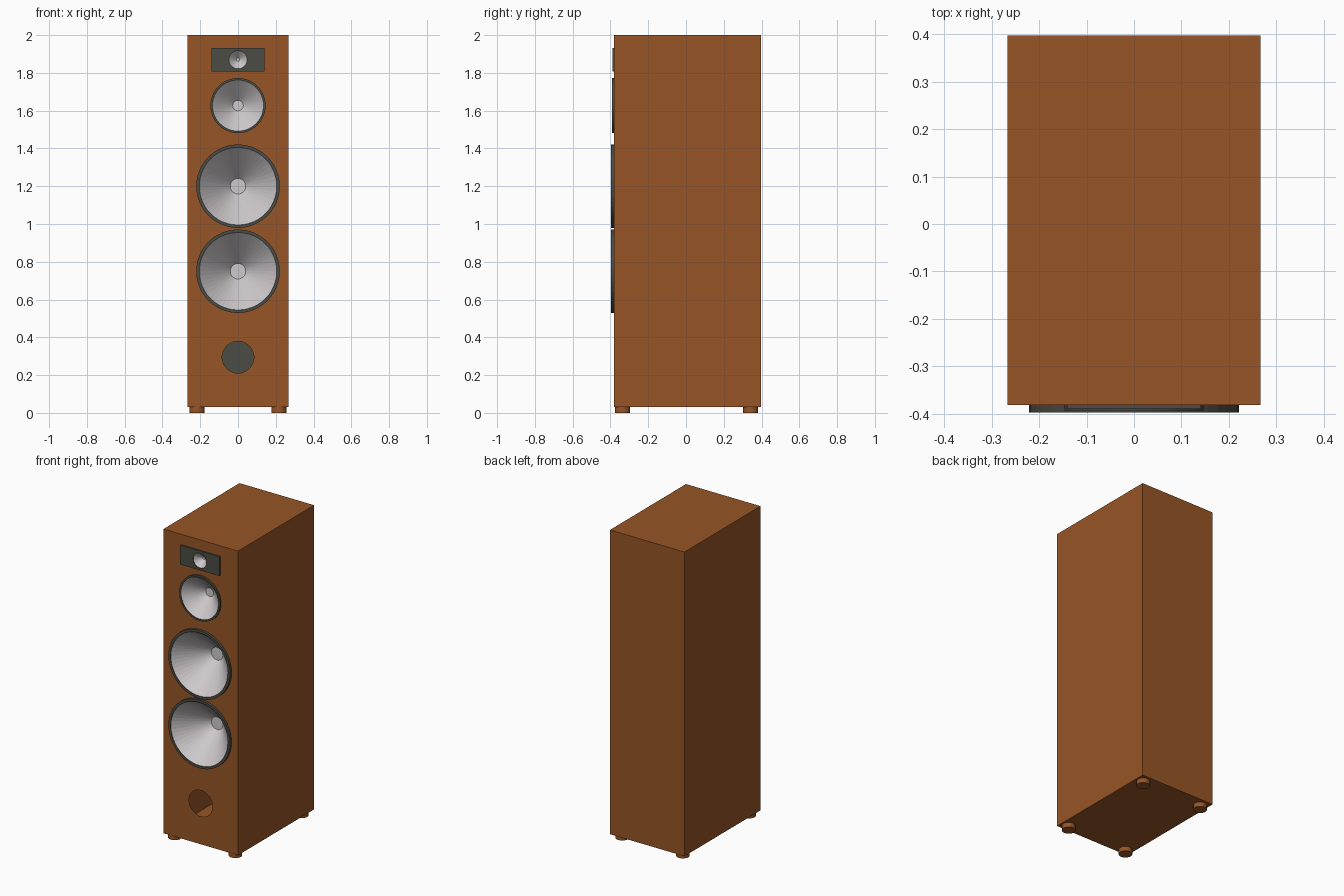
import bpy, bmesh, math
from mathutils import Vector

if "Cube" in bpy.data.objects:
    bpy.data.objects.remove(bpy.data.objects["Cube"])


def material(name, rgb):
    m = bpy.data.materials.new(name)
    m.diffuse_color = (*rgb, 1)
    m.use_nodes = True
    m.node_tree.nodes["Principled BSDF"].inputs["Base Color"].default_value = m.diffuse_color
    return m


WOOD = material("brown wood", (0.31, 0.09, 0.02))
DARK = material("dark grey", (0.072, 0.072, 0.058))
SILVER = material("silver cone", (0.62, 0.585, 0.595))

HALF_W, FRONT, BACK, BOTTOM, TOP = 0.267, -0.381, 0.397, 0.03, 2.0
SEG = 48

# name, height, ring outer radius, cone radius, cap radius, front y, cone depth
DRIVERS = [
    ("lower_woofer", 0.75, 0.221, 0.205, 0.041, -0.397, 0.18),
    ("upper_woofer", 1.20, 0.221, 0.205, 0.041, -0.397, 0.18),
    ("midrange", 1.627, 0.146, 0.135, 0.028, -0.393, 0.10),
]
TWEETER_Z, TWEETER_R, PLATE_Y = 1.87, 0.048, -0.390
PORT_Z, PORT_R = 0.295, 0.084


def finish(bm, name, mat):
    me = bpy.data.meshes.new(name)
    bm.to_mesh(me)
    bm.free()
    me.materials.append(mat)
    ob = bpy.data.objects.new(name, me)
    bpy.context.collection.objects.link(ob)
    return ob


def circle(bm, r, y, z):
    return [bm.verts.new((r * math.cos(a), y, z + r * math.sin(a)))
            for a in (2 * math.pi * i / SEG for i in range(SEG))]


def rect(bm, w, y, z0, z1):
    return [bm.verts.new(p) for p in ((-w, y, z0), (w, y, z0), (w, y, z1), (-w, y, z1))]


def edges(bm, loop):
    return [bm.edges.new((loop[i], loop[(i + 1) % len(loop)])) for i in range(len(loop))]


def bridge(bm, a, b):
    n = len(a)
    for i in range(n):
        j = (i + 1) % n
        bm.faces.new((a[i], a[j], b[j], b[i]))


def holed_panel(bm, outline, holes):
    """Flat front panel facing -y with round openings."""
    es = edges(bm, outline)
    for r, z in holes:
        es += edges(bm, circle(bm, r, outline[0].co.y, z))
    bmesh.ops.triangle_fill(bm, edges=es, use_beauty=True, normal=Vector((0, -1, 0)))
    bm.normal_update()
    for f in bm.faces:
        if f.normal.y > 0:
            f.normal_flip()


def cone(name, z, r, cap, y, depth):
    """Concave speaker cone with a flat centre cap."""
    bm = bmesh.new()
    outer, inner = circle(bm, r, y, z), circle(bm, cap, y + depth, z)
    bridge(bm, outer, inner)
    bm.faces.new(inner)
    finish(bm, name, SILVER)


# cabinet: hollow shell whose front is open at the drivers and port
bm = bmesh.new()
front = rect(bm, HALF_W, FRONT, BOTTOM, TOP)
holes = [(d[3] - 0.001, d[1]) for d in DRIVERS]
holes += [(TWEETER_R, TWEETER_Z), (PORT_R, PORT_Z)]
holed_panel(bm, front, holes)
back = rect(bm, HALF_W, BACK, BOTTOM, TOP)
bridge(bm, back, front)
bm.faces.new(back[::-1])
bm.normal_update()
centre = Vector((0, 0, 1))
for f in bm.faces:
    if f.normal.dot(f.calc_center_median() - centre) < 0:
        f.normal_flip()
finish(bm, "cabinet", WOOD)

# woofers and midrange: raised ring plus cone
for name, z, ro, ri, cap, y, depth in DRIVERS:
    bm = bmesh.new()
    base, rim = circle(bm, ro, FRONT, z), circle(bm, ro, y, z)
    lip, inner = circle(bm, ri, y, z), circle(bm, ri, y + 0.004, z)
    for a, b in ((base, rim), (rim, lip), (lip, inner)):
        bridge(bm, a, b)
    bmesh.ops.recalc_face_normals(bm, faces=bm.faces[:])
    bm.normal_update()
    if any(f.normal.y > 0.5 for f in bm.faces):
        bmesh.ops.reverse_faces(bm, faces=bm.faces[:])
    finish(bm, name + "_ring", DARK)
    cone(name + "_cone", z, ri, cap, y + 0.003, depth)

# tweeter plate and its small cone
bm = bmesh.new()
face = rect(bm, 0.141, PLATE_Y, 1.808, 1.933)
holed_panel(bm, face, [(TWEETER_R, TWEETER_Z)])
bridge(bm, rect(bm, 0.141, FRONT, 1.808, 1.933), face)
finish(bm, "tweeter_plate", DARK)
cone("tweeter_cone", TWEETER_Z, TWEETER_R, 0.009, PLATE_Y + 0.001, 0.04)

# dark disc seen through the open port
bm = bmesh.new()
bm.faces.new(circle(bm, PORT_R + 0.002, BACK - 0.006, PORT_Z))
finish(bm, "port_back", DARK)

# four round feet
for sx, side in ((-1, "left"), (1, "right")):
    for y, end in ((-0.336, "front"), (0.342, "back")):
        bpy.ops.mesh.primitive_cylinder_add(vertices=24, radius=0.04, depth=BOTTOM,
                                            location=(sx * 0.217, y, BOTTOM / 2))
        foot = bpy.context.object
        foot.name = f"{end}_{side}_foot"
        foot.data.materials.append(WOOD)
